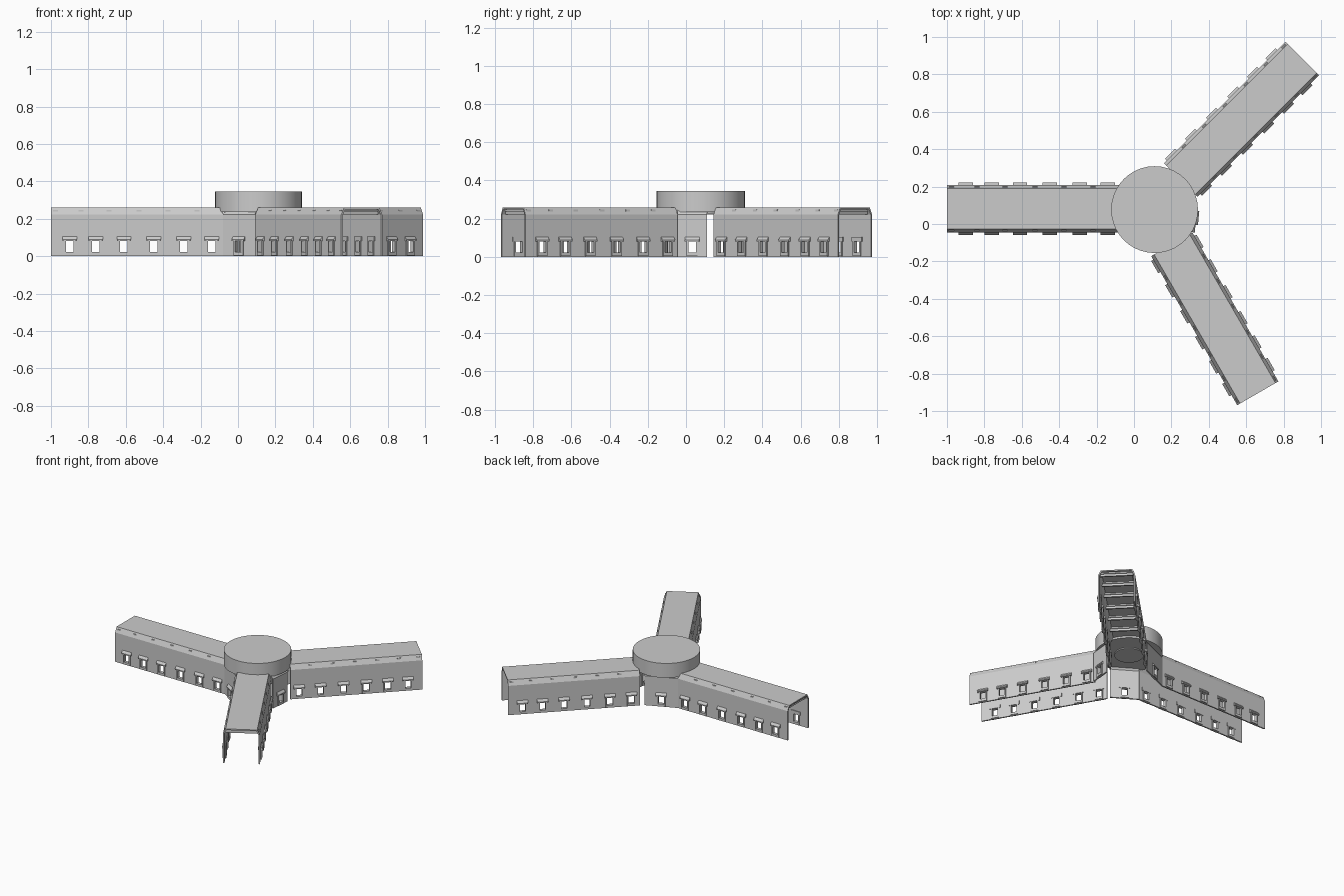
import bpy, bmesh, math
from mathutils import Matrix, Vector

if "Cube" in bpy.data.objects:
    bpy.data.objects.remove(bpy.data.objects["Cube"])

TH = 0.01          # wall thickness
HALF = 0.127       # wing half width (outer wall face)
EAVE, ROOF = 0.222, 0.259
LENGTH = 0.92
HUB = Vector((0.11, 0.077, 0))


def make(name, bm, matrix=Matrix()):
    bmesh.ops.recalc_face_normals(bm, faces=bm.faces)
    me = bpy.data.meshes.new(name)
    bm.to_mesh(me)
    bm.free()
    ob = bpy.data.objects.new(name, me)
    ob.matrix_world = matrix
    bpy.context.collection.objects.link(ob)
    return ob


def prism(bm, profile, x0, x1):
    """Extrude a (y, z) profile along x."""
    a = [bm.verts.new((x0, y, z)) for y, z in profile]
    b = [bm.verts.new((x1, y, z)) for y, z in profile]
    n = len(profile)
    bm.faces.new(a)
    bm.faces.new(b[::-1])
    for i in range(n):
        j = (i + 1) % n
        bm.faces.new((a[i], b[i], b[j], a[j]))


def box(bm, x0, x1, y0, y1, z0, z1):
    prism(bm, [(y0, z0), (y1, z0), (y1, z1), (y0, z1)], x0, x1)


def window_wall(name, length, windows, matrix):
    """Wall along x with outer face on y = 0 and outside towards +y."""
    w, z0, z1 = 0.02, 0.022, 0.08
    bm = bmesh.new()
    box(bm, 0, length, -TH, 0, z1, EAVE)
    box(bm, 0, length, -TH, 0, 0, z0)
    edges = [0] + [e for c in windows for e in (c - w, c + w)] + [length]
    for a, b in zip(edges[::2], edges[1::2]):
        box(bm, a, b, -TH, 0, z0, z1)
    make(name, bm, matrix)
    # jambs, sill and sloping hood
    bm = bmesh.new()
    for c in windows:
        for s in (-1, 1):
            x = sorted((c + s * w, c + s * (w + 0.009)))
            box(bm, x[0], x[1], -0.016, 0.008, 0.004, z1)
        box(bm, c - w - 0.009, c + w + 0.009, -0.016, 0.008, 0.004, z0)
        prism(bm, [(-0.016, z1), (0.013, z1), (0.013, 0.088),
                   (0.0, 0.105), (-0.016, 0.105)], c - 0.038, c + 0.038)
    make(name + "_window_frames", bm, matrix)


def wall_between(name, p, q, inside, windows=None):
    """Place a window wall from p to q, facing away from the inside point."""
    p, q = Vector((*p, 0)), Vector((*q, 0))
    d = (q - p).normalized()
    n = Vector((-d.y, d.x, 0))
    if n.dot(p - inside) < 0:
        p, q, d, n = q, p, -d, -n
    m = Matrix.Translation(p) @ Matrix.Rotation(math.atan2(d.y, d.x), 4, 'Z')
    length = (q - p).length
    window_wall(name, length, windows or [length / 2], m)
    return m, length


def build_wing(name, end, angle):
    a = math.radians(angle)
    d = Vector((math.cos(a), math.sin(a), 0))
    start = Vector((*end, 0)) - d * LENGTH
    m = Matrix.Translation(start) @ Matrix.Rotation(a, 4, 'Z')
    wins = [LENGTH - t for t in (0.86, 0.71, 0.55, 0.39, 0.24, 0.10)]
    window_wall(name + "_left_wall", LENGTH, wins, m @ Matrix.Translation((0, HALF, 0)))
    flip = Matrix.Translation((LENGTH, -HALF, 0)) @ Matrix.Rotation(math.pi, 4, 'Z')
    window_wall(name + "_right_wall", LENGTH, [LENGTH - w for w in wins][::-1], m @ flip)
    # bevelled roof shell
    bm = bmesh.new()
    outer = [(-HALF, EAVE), (-0.109, ROOF), (0.109, ROOF), (HALF, EAVE)]
    inner = [(HALF - TH, EAVE), (0.103, ROOF - 0.009), (-0.103, ROOF - 0.009), (-HALF + TH, EAVE)]
    prism(bm, outer + inner, 0, LENGTH)
    make(name + "_roof", bm, m)
    # cross beams whose ends show through the roof slope
    bm = bmesh.new()
    for t in (0.025, 0.16, 0.31, 0.47, 0.625, 0.78):
        x = LENGTH - t
        box(bm, x - 0.013, x + 0.013, -0.119, 0.119, 0.238, 0.248)
        box(bm, x - 0.006, x + 0.006, -0.112, 0.112, 0.222, 0.25)
    make(name + "_roof_beams", bm, m)


build_wing("west_wing", (-1.0, 0.082), 180)
build_wing("northeast_wing", (0.90, 0.885), 45)
build_wing("southeast_wing", (0.662, -0.905), -60)

# hub walls closing the corners between the wings
for name, p, q in (("south_hub_wall", (-0.08, -0.045), (0.09, -0.15)),
                   ("east_hub_wall", (0.325, -0.045), (0.34, 0.11)),
                   ("north_hub_wall", (-0.08, 0.209), (0.137, 0.303))):
    m, length = wall_between(name, p, q, HUB)
    bm = bmesh.new()
    prism(bm, [(0, EAVE), (-0.022, 0.25), (-0.03, 0.25), (-TH, EAVE)], 0, length)
    make(name + "_eave", bm, m)


def drum(name, radius, z0, z1, segs):
    bm = bmesh.new()
    bmesh.ops.create_cone(bm, cap_ends=True, segments=segs, radius1=radius,
                          radius2=radius, depth=z1 - z0)
    make(name, bm, Matrix.Translation(HUB + Vector((0, 0, (z0 + z1) / 2))))
    ob = bpy.context.collection.objects[name]
    bpy.context.view_layer.objects.active = ob
    ob.select_set(True)
    bpy.ops.object.shade_smooth_by_angle(angle=math.radians(30))
    ob.select_set(False)


# round tower cap and ceiling boss beneath it
drum("central_drum", 0.232, 0.236, 0.345, 40)
drum("ceiling_boss", 0.1, 0.228, 0.236, 32)
